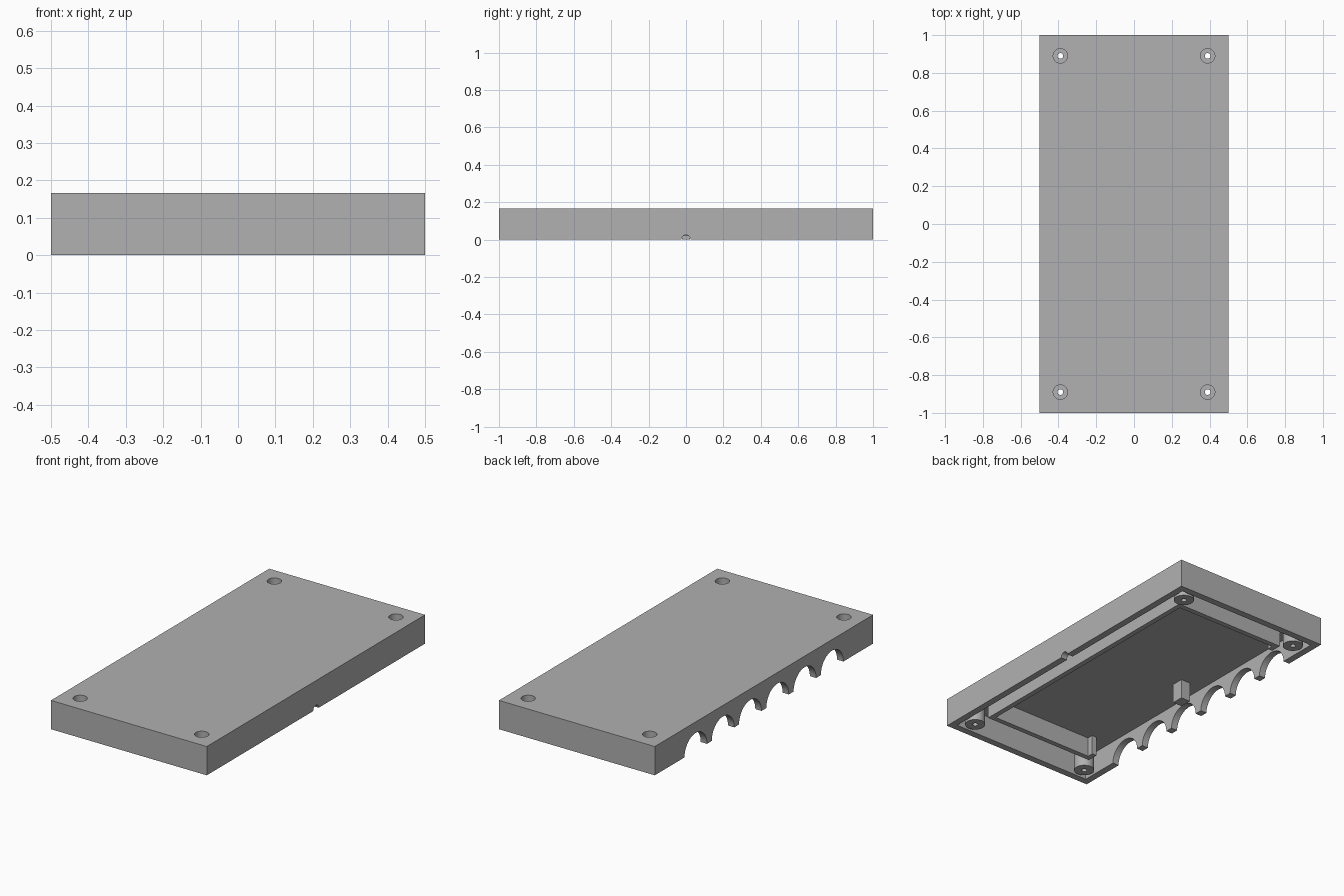
import bpy, bmesh
from mathutils import Matrix, Vector
from math import pi, radians

if "Cube" in bpy.data.objects:
    bpy.data.objects.remove(bpy.data.objects["Cube"], do_unlink=True)

HEIGHT, FLOOR, WALL = 0.167, 0.135, 0.04
POST_X, POST_Y = 0.39, 0.89
RIB_X, RIB_Y, RIB_T, RIB_Z = 0.345, 0.80, 0.03, 0.02
CORNERS = [(sx * POST_X, sy * POST_Y) for sx in (-1, 1) for sy in (-1, 1)]

grey = bpy.data.materials.new("plain grey")
grey.use_nodes = True
colour = (0.44, 0.44, 0.44, 1)
grey.diffuse_color = colour
grey.node_tree.nodes["Principled BSDF"].inputs["Base Color"].default_value = colour


def add_box(bm, lo, hi):
    lo, hi = Vector(lo), Vector(hi)
    m = Matrix.Translation((lo + hi) / 2) @ Matrix.Diagonal((*(hi - lo), 1))
    bmesh.ops.create_cube(bm, size=1, matrix=m)


def add_cylinder(bm, centre, r, length, axis="Z", sides=48):
    m = Matrix.Translation(centre)
    if axis == "X":
        m = m @ Matrix.Rotation(pi / 2, 4, "Y")
    bmesh.ops.create_cone(bm, cap_ends=True, segments=sides, radius1=r,
                          radius2=r, depth=length, matrix=m)


def finish(bm, name, cutter=False):
    mesh = bpy.data.meshes.new(name)
    bm.to_mesh(mesh)
    bm.free()
    mesh.materials.append(grey)
    ob = bpy.data.objects.new(name, mesh)
    bpy.context.scene.collection.objects.link(ob)
    if cutter:
        ob.hide_render = True
        ob.hide_viewport = True
        ob.display_type = "WIRE"
    return ob


def cut(ob, *cutters):
    for c in cutters:
        mod = ob.modifiers.new("cut", "BOOLEAN")
        mod.operation, mod.solver, mod.object = "DIFFERENCE", "EXACT", c


# Cutters: cavity, cable arches, side notch, screw recesses and screw holes
bm = bmesh.new()
add_box(bm, (-0.5 + WALL, -1 + WALL, -0.1), (0.5 - WALL, 1 - WALL, FLOOR))
cavity = finish(bm, "cavity_cutter", True)

bm = bmesh.new()
for i in range(6):
    add_cylinder(bm, (-0.48, -0.625 + 0.25 * i, 0), 0.103, 0.1, "X")
add_cylinder(bm, (0.48, 0, 0), 0.025, 0.1, "X", 24)
openings = finish(bm, "opening_cutter", True)

bm = bmesh.new()
for x, y in CORNERS:
    add_cylinder(bm, (x, y, 0.18), 0.038, 0.2)
recesses = finish(bm, "screw_recess_cutter", True)

bm = bmesh.new()
for x, y in CORNERS:
    add_cylinder(bm, (x, y, 0.05), 0.015, 0.3, sides=24)
holes = finish(bm, "screw_hole_cutter", True)

# Lid: top plate with four walls
bm = bmesh.new()
add_box(bm, (-0.5, -1, 0), (0.5, 1, HEIGHT))
lid = finish(bm, "lid_shell")
cut(lid, cavity, openings, recesses)

# Screw posts in the corners
bm = bmesh.new()
for x, y in CORNERS:
    add_cylinder(bm, (x, y, FLOOR / 2), 0.055, FLOOR)
posts = finish(bm, "screw_posts")
cut(posts, recesses, holes)

# Inner ribs on three sides, open towards the cable arches
bm = bmesh.new()
h = RIB_T / 2
add_box(bm, (RIB_X - h, -RIB_Y + h, RIB_Z), (RIB_X + h, RIB_Y - h, FLOOR))
for s in (-1, 1):
    add_box(bm, (-RIB_X - h, s * RIB_Y - h, RIB_Z), (RIB_X + h, s * RIB_Y + h, FLOOR))
    # Short return at the open end
    ys = sorted((s * (RIB_Y - h), s * (RIB_Y - 0.05)))
    add_box(bm, (-RIB_X - h, ys[0], RIB_Z), (-RIB_X + h, ys[1], FLOOR))
finish(bm, "inner_ribs")

# Support block behind the middle of the arches
bm = bmesh.new()
add_box(bm, (-0.37, -0.035, RIB_Z), (-0.31, 0.035, FLOOR))
finish(bm, "support_block")

# Smooth the round surfaces and keep the edges sharp
for ob in (lid, posts):
    bpy.context.view_layer.objects.active = ob
    bpy.ops.object.select_all(action="DESELECT")
    ob.select_set(True)
    for mod in list(ob.modifiers):
        bpy.ops.object.modifier_apply(modifier=mod.name)
    bpy.ops.object.shade_smooth_by_angle(angle=radians(30))
for ob in (cavity, openings, recesses, holes):
    bpy.data.objects.remove(ob, do_unlink=True)
